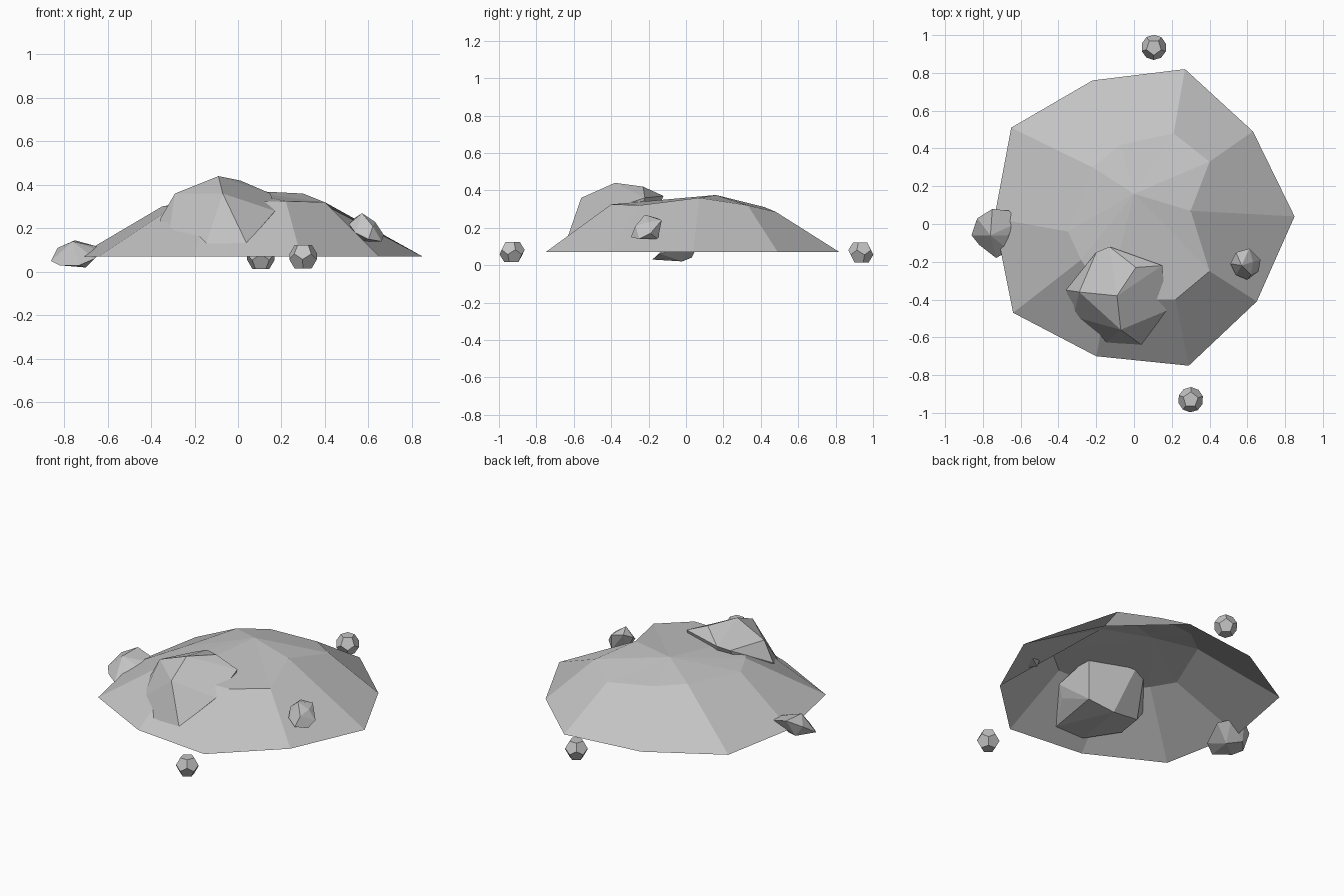
import bpy, bmesh, math
from mathutils import Vector

cube = bpy.data.objects.get("Cube")
if cube:
    bpy.data.objects.remove(cube)

stone = bpy.data.materials.new("stone_grey")
stone.use_nodes = True
GREY = (0.55, 0.55, 0.55, 1)
stone.diffuse_color = GREY
stone.node_tree.nodes["Principled BSDF"].inputs["Base Color"].default_value = GREY


def finish(bm, name):
    mesh = bpy.data.meshes.new(name)
    bm.to_mesh(mesh)
    bm.free()
    mesh.materials.append(stone)
    obj = bpy.data.objects.new(name, mesh)
    bpy.context.collection.objects.link(obj)
    return obj


def hull_rock(name, points, flatten=8):
    """Faceted rock: convex hull with nearly flat faces merged."""
    bm = bmesh.new()
    for p in points:
        bm.verts.new(p)
    res = bmesh.ops.convex_hull(bm, input=bm.verts)
    loose = [v for v in bm.verts if not v.link_faces]
    bmesh.ops.delete(bm, geom=loose, context='VERTS')
    bmesh.ops.dissolve_limit(bm, angle_limit=math.radians(flatten),
                             verts=bm.verts, edges=bm.edges)
    bmesh.ops.recalc_face_normals(bm, faces=bm.faces)
    return finish(bm, name)


def pebble(name, centre, radius, turn):
    """Dodecahedron-like pebble made from the twelve-direction dual."""
    bm = bmesh.new()
    bmesh.ops.create_icosphere(bm, subdivisions=1, radius=1)
    pts = []
    for f in bm.faces:
        d = f.calc_center_median().normalized()
        c, s = math.cos(turn), math.sin(turn)
        d = Vector((d.x * c - d.y * s, d.x * s + d.y * c, d.z))
        pts.append(Vector(centre) + d * radius)
    bm.free()
    return hull_rock(name, pts)


# Mound: an open shell with a rim, a shoulder ring and a peak
RIM = [(.85, .04), (.63, .49), (.27, .82), (-.22, .76), (-.65, .51),
       (-.74, .03), (-.64, -.47), (-.20, -.70), (.29, -.75), (.65, -.41)]
SHOULDER = [(.30, .07, .36), (.40, .33, .32), (.21, .48, .285), (-.07, .42, .31),
            (-.22, .30, .32), (-.35, -.04, .30), (-.28, -.19, .31),
            (-.14, -.40, .32), (.22, -.40, .325), (.40, -.25, .32)]
bm = bmesh.new()
rim = [bm.verts.new((x, y, .07)) for x, y in RIM]
shoulder = [bm.verts.new(p) for p in SHOULDER]
peak = bm.verts.new((0, .16, .375))
for i in range(len(rim)):
    j = (i + 1) % len(rim)
    bm.faces.new((rim[i], rim[j], shoulder[j], shoulder[i]))
    bm.faces.new((shoulder[i], shoulder[j], peak))
finish(bm, "mound")

# Boulder set into the front slope
hull_rock("boulder", [
    (-.09, -.38, .44), (.01, -.23, .42), (.15, -.22, .36), (-.20, -.15, .35),
    (-.13, -.12, .37), (-.29, -.36, .36), (-.36, -.35, .24), (-.32, -.49, .16),
    (-.07, -.56, .36), (-.15, -.63, .12), (.04, -.64, .13), (.17, -.46, .28),
    (.13, -.48, .21), (.10, -.28, .13), (-.06, -.25, .09), (-.25, -.27, .12)])

# Half-sunk stones on the two sides
hull_rock("right_side_stone", [
    (-.86, -.06, .05), (-.83, .03, .11), (-.75, .08, .145), (-.66, .07, .12),
    (-.61, .01, .11), (-.76, -.06, .14), (-.67, -.06, .11), (-.82, -.11, .03),
    (-.73, -.18, .03), (-.66, -.14, .06), (-.70, -.02, .02), (-.78, .03, .04)])
hull_rock("left_side_stone", [
    (.51, -.21, .22), (.54, -.15, .25), (.57, -.22, .27), (.61, -.13, .24),
    (.63, -.20, .23), (.67, -.19, .17), (.66, -.25, .14), (.60, -.295, .15),
    (.54, -.27, .18), (.62, -.27, .21), (.55, -.20, .14), (.62, -.15, .14)])

# Loose pebbles in front and behind
pebble("back_pebble", (.105, .935, .068), .068, .3)
pebble("front_pebble", (.30, -.93, .07), .068, .9)
